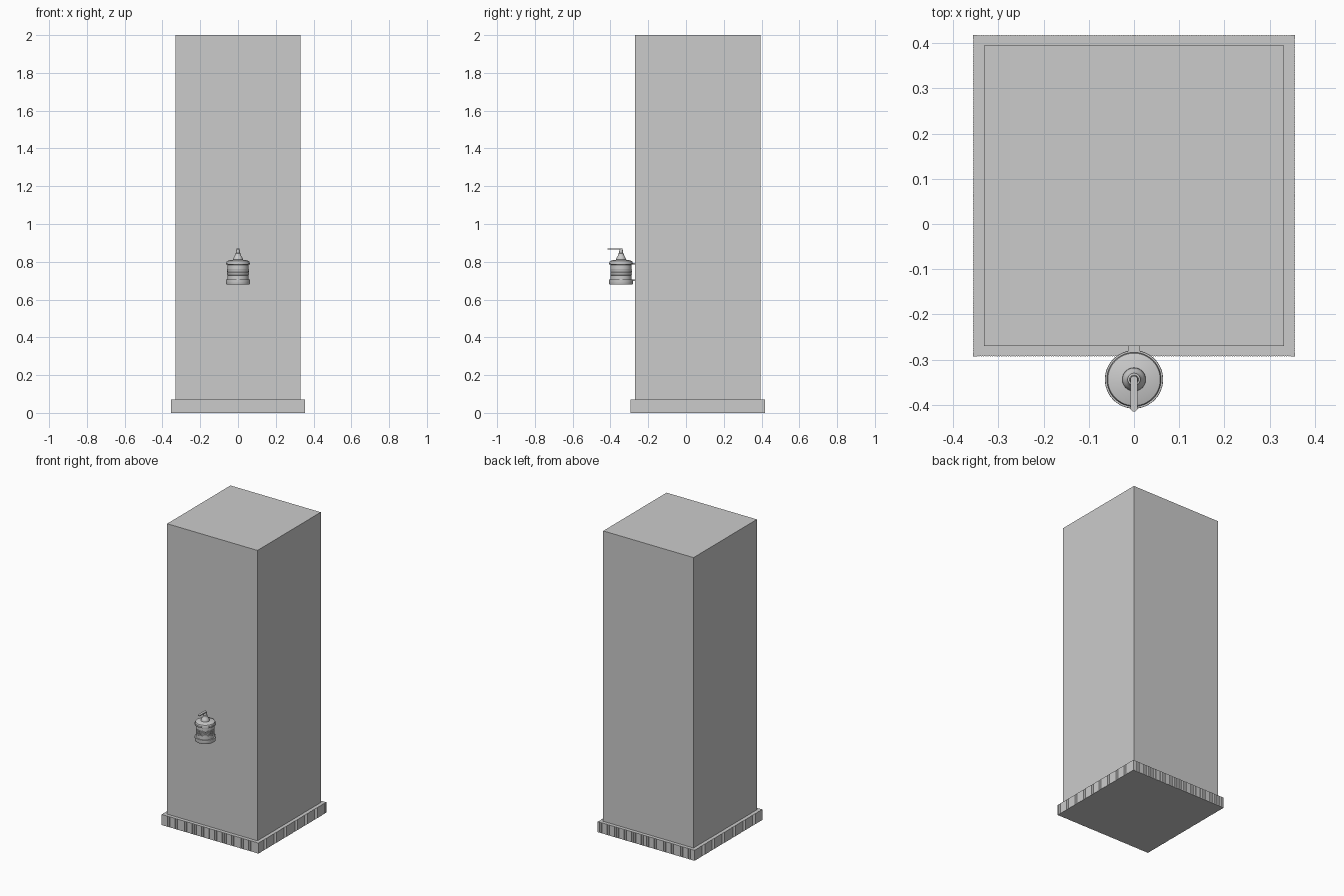
import bpy, bmesh, math

if "Cube" in bpy.data.objects:
    bpy.data.objects.remove(bpy.data.objects["Cube"])

CY = 0.0625          # centre of the pillar in y
DX, DY = 0.0, -0.344 # axis of the dispenser


def finish(name, bm, smooth=False):
    bmesh.ops.recalc_face_normals(bm, faces=bm.faces)
    me = bpy.data.meshes.new(name)
    bm.to_mesh(me)
    bm.free()
    ob = bpy.data.objects.new(name, me)
    bpy.context.collection.objects.link(ob)
    if smooth:
        bpy.ops.object.select_all(action='DESELECT')
        ob.select_set(True)
        bpy.context.view_layer.objects.active = ob
        bpy.ops.object.shade_smooth_by_angle(angle=math.radians(30))
    return ob


def box(name, x0, x1, y0, y1, z0, z1):
    bm = bmesh.new()
    bmesh.ops.create_cube(bm, size=1)
    for v in bm.verts:
        v.co = ((x0 + x1) / 2 + v.co.x * (x1 - x0),
                (y0 + y1) / 2 + v.co.y * (y1 - y0),
                (z0 + z1) / 2 + v.co.z * (z1 - z0))
    return finish(name, bm)


def lathe(name, profile, closed=False, n=48):
    bm = bmesh.new()
    vs = [bm.verts.new((DX + r, DY, z)) for r, z in profile]
    pairs = list(zip(vs, vs[1:]))
    if closed:
        pairs.append((vs[-1], vs[0]))
    edges = [bm.edges.new(p) for p in pairs]
    bmesh.ops.spin(bm, geom=vs + edges, cent=(DX, DY, 0), axis=(0, 0, 1),
                   angle=math.tau, steps=n)
    bmesh.ops.remove_doubles(bm, verts=bm.verts, dist=1e-5)
    return finish(name, bm, True)


# Pillar
box("pillar", -0.332, 0.332, CY - 0.3325, CY + 0.3325, 0, 2)

# Plinth with very fine upright ribbing, plain strip in the middle of each side
H, DEPTH, PITCH, GAP = 0.356, 0.001, 0.005, 0.004
count = int((H - 0.006 - GAP) / PITCH)
half = []
for i in range(count):
    u = GAP + i * PITCH
    half += [(u, H), (u, H - DEPTH), (u + PITCH / 2, H - DEPTH), (u + PITCH / 2, H)]
side = [(-u, w) for u, w in reversed(half)] + half + [(H, H)]
bm = bmesh.new()
ring = []
for k in range(4):
    c, s = round(math.cos(k * math.pi / 2)), round(math.sin(k * math.pi / 2))
    ring += [bm.verts.new((u * c + w * s, CY - u * s + w * c, 0)) for u, w in side]
base = bm.faces.new(ring)
up = bmesh.ops.extrude_face_region(bm, geom=[base], use_keep_orig=True)
for v in up["geom"]:
    if isinstance(v, bmesh.types.BMVert):
        v.co.z = 0.07
finish("plinth", bm)

# Dispenser body: foot, ribbed barrel, cap and sloping shoulder
profile = [(0, 0.681), (0.062, 0.681), (0.063, 0.683), (0.063, 0.698),
           (0.059, 0.704), (0.056, 0.706), (0.056, 0.728)]
for i in range(6):
    z = 0.728 + i * 0.006
    profile += [(0.057, z + 0.001), (0.057, z + 0.004), (0.056, z + 0.005)]
profile += [(0.056, 0.784), (0.060, 0.786), (0.060, 0.800), (0.058, 0.804),
            (0.045, 0.808), (0.026, 0.811), (0.0255, 0.817), (0.020, 0.828),
            (0.015, 0.835), (0.014, 0.845), (0.010, 0.846), (0.009, 0.866),
            (0.007, 0.869), (0, 0.869)]
lathe("dispenser_body", profile)

# Clamp rings and their wall mounts
for label, z in (("lower", 0.702), ("upper", 0.790)):
    lathe(label + "_clamp_ring",
          [(0.055, z - 0.004), (0.064, z - 0.004), (0.0645, z),
           (0.064, z + 0.004), (0.055, z + 0.004)], closed=True)
    box(label + "_wall_mount", -0.013, 0.013, -0.284, -0.268, z - 0.004, z + 0.004)

# Pump spout: flattened round-ended bar reaching forward
bm = bmesh.new()
outline = []
for y, start in ((DY, 0), (-0.407, math.pi)):
    for i in range(13):
        a = start + math.pi * i / 12
        outline.append(bm.verts.new((0.008 * math.cos(a), y + 0.008 * math.sin(a), 0.865)))
f = bm.faces.new(outline)
up = bmesh.ops.extrude_face_region(bm, geom=[f], use_keep_orig=True)
for v in up["geom"]:
    if isinstance(v, bmesh.types.BMVert):
        v.co.z = 0.871
finish("pump_spout", bm, True)
